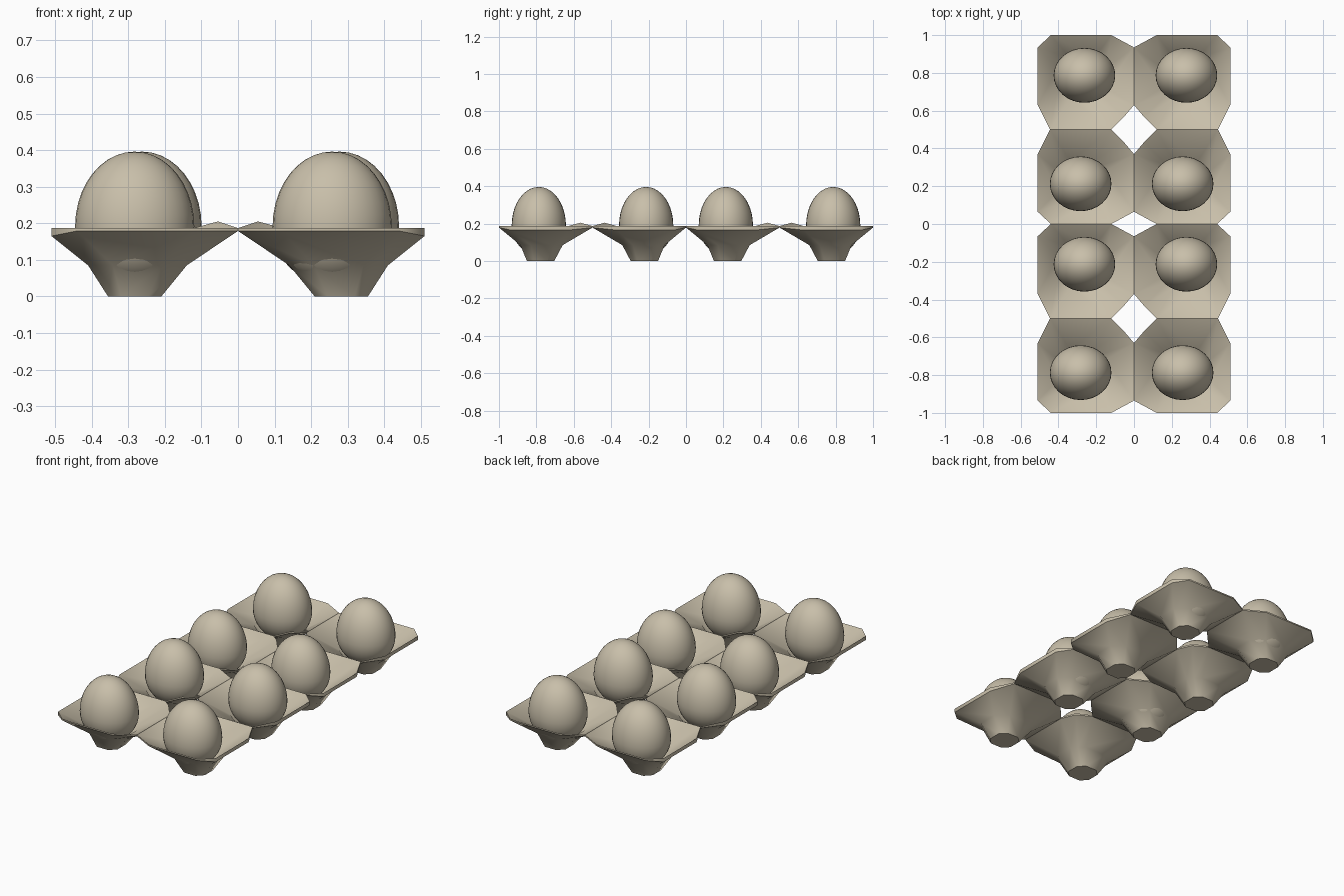
import bpy, bmesh, math

if "Cube" in bpy.data.objects:
    bpy.data.objects.remove(bpy.data.objects["Cube"])

mat = bpy.data.materials.new("warm cardboard beige")
mat.diffuse_color = (0.58, 0.52, 0.40, 1)
mat.use_nodes = True
mat.node_tree.nodes["Principled BSDF"].inputs["Base Color"].default_value = mat.diffuse_color

# rim outline of one cup: u = distance from centre line, v = distance from its narrow seam
RIM = [(0.44, 0), (0.12, 0), (0, 0.065), (0, 0.37), (0.055, 0.435),
       (0.12, 0.5), (0.445, 0.5), (0.51, 0.37), (0.51, 0.065)]
OCT = [(0.5, -1), (-0.5, -1), (-1, -0.5), (-1, 0.5), (-0.75, 0.75),
       (-0.5, 1), (0.5, 1), (1, 0.5), (1, -0.5)]


def ring(cu, cv, hu, hv, z):
    return [(cu + a * hu, cv + b * hv, z) for a, b in OCT]


def make_object(name, bm, angle):
    bmesh.ops.recalc_face_normals(bm, faces=bm.faces)
    me = bpy.data.meshes.new(name)
    bm.to_mesh(me)
    bm.free()
    me.materials.append(mat)
    ob = bpy.data.objects.new(name, me)
    bpy.context.collection.objects.link(ob)
    bpy.ops.object.select_all(action='DESELECT')
    ob.select_set(True)
    bpy.context.view_layer.objects.active = ob
    bpy.ops.object.shade_smooth_by_angle(angle=math.radians(angle))
    return ob


def cup(name, sx, y0, sy):
    # closed thin shell: outer floor, up the outside, over the rim, down the inside
    top = [(u, v, 0.205 if i == 4 else 0.187) for i, (u, v) in enumerate(RIM)]
    lip = [(u, v, 0.165 if u > 0.5 else (0.195 if i == 4 else 0.179))
           for i, (u, v) in enumerate(RIM)]
    rings = [ring(0.2825, 0.2225, 0.073, 0.073, 0),
             ring(0.275, 0.2275, 0.135, 0.113, 0.085),
             lip, top,
             ring(0.275, 0.2275, 0.127, 0.106, 0.094),
             ring(0.2825, 0.2225, 0.067, 0.067, 0.01)]
    bm = bmesh.new()
    vs = [[bm.verts.new((sx * u, y0 + sy * v, z)) for u, v, z in r] for r in rings]
    n = len(OCT)
    for a, b in zip(vs, vs[1:]):
        for i in range(n):
            j = (i + 1) % n
            bm.faces.new((a[i], a[j], b[j], b[i]))
    bm.faces.new(vs[0])
    bm.faces.new(vs[-1])
    make_object(name, bm, 50)


def egg(name, x, y):
    # blunt end down, taller rounded end up
    bm = bmesh.new()
    bmesh.ops.create_uvsphere(bm, u_segments=32, v_segments=20, radius=1)
    for v in bm.verts:
        h = 0.205 if v.co.z > 0 else 0.16
        v.co = (x + v.co.x * 0.163, y + v.co.y * 0.145, 0.191 + v.co.z * h)
    make_object(name, bm, 60)


# two columns by four rows, alternate rows mirrored
for r, (y0, sy) in enumerate([(-1, 1), (0, -1), (0, 1), (1, -1)]):
    for side, sx in (("left", -1), ("right", 1)):
        cup(f"tray_cup_{side}_{r + 1}", sx, y0, sy)
        egg(f"egg_{side}_{r + 1}", sx * 0.27 + (-0.0125 if sy > 0 else 0.0075),
            y0 + sy * 0.213)
